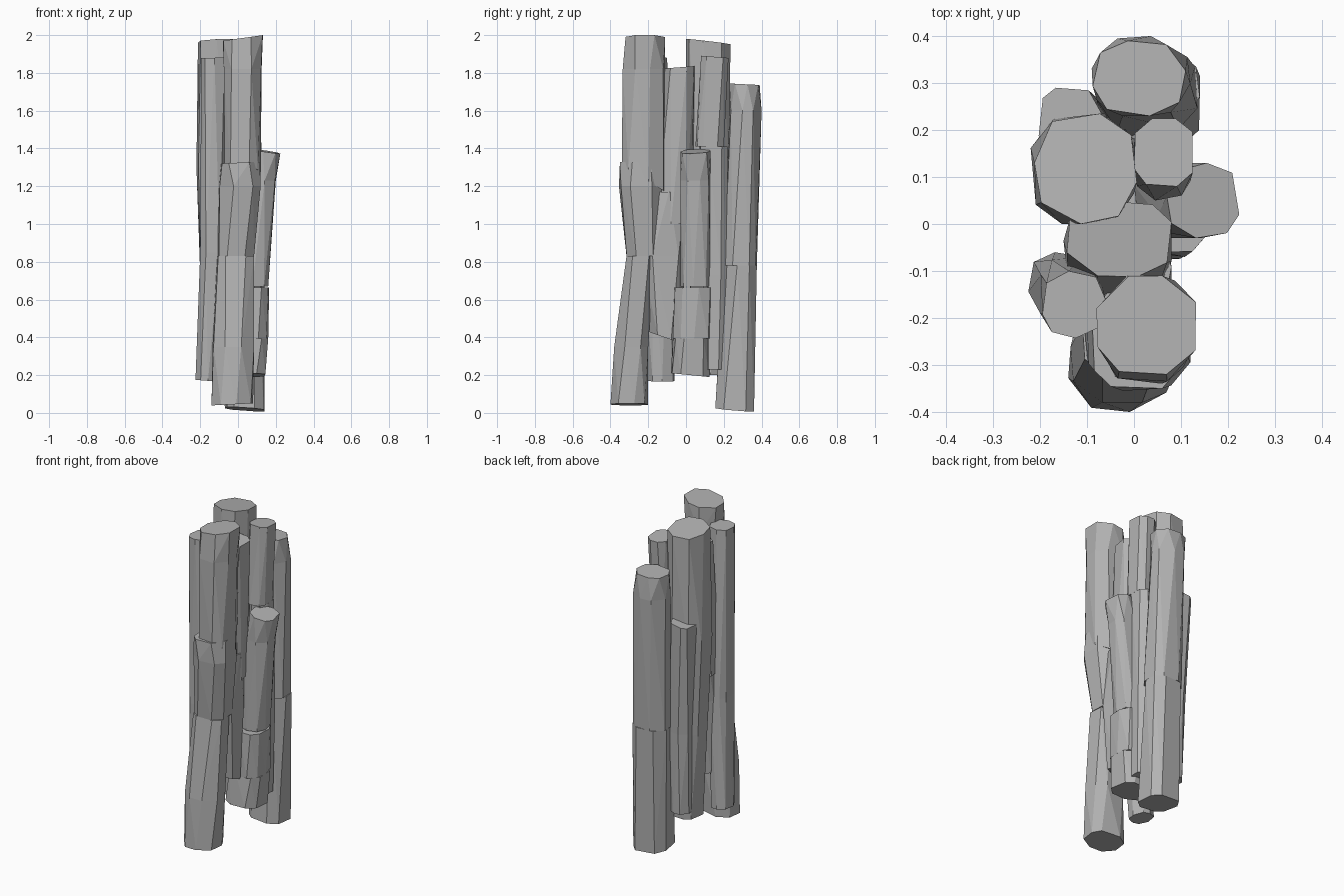
import bpy, bmesh, math, random

random.seed(7)
stone = bpy.data.materials.new("grey stone")
stone.diffuse_color = (0.45, 0.45, 0.45, 1)


def squared(v):
    """Push a circle coordinate outwards for a blockier outline."""
    return math.copysign(abs(v) ** 0.8, v)


def ring(z, x0, x1, y0, y1, sx=0.0, sy=0.0, sides=8):
    """Irregular polygon fitted to a box, tilted by slopes sx and sy."""
    phase = random.uniform(0.1, 0.65)
    pts = []
    for i in range(sides):
        a = phase + math.tau * (i + random.uniform(-0.2, 0.2)) / sides
        pts.append((squared(math.cos(a)), squared(math.sin(a))))
    lx, hx = min(p[0] for p in pts), max(p[0] for p in pts)
    ly, hy = min(p[1] for p in pts), max(p[1] for p in pts)
    cx, cy = (x0 + x1) / 2, (y0 + y1) / 2
    out = []
    for px, py in pts:
        x = x0 + (px - lx) / (hx - lx) * (x1 - x0)
        y = y0 + (py - ly) / (hy - ly) * (y1 - y0)
        out.append((x, y, z + sx * (x - cx) + sy * (y - cy)))
    return out


def column(name, rings):
    """Stack of convex stone blocks between successive rings."""
    bm = bmesh.new()
    loops = [ring(*r) for r in rings]
    for low, high in zip(loops, loops[1:]):
        verts = [bm.verts.new(p) for p in low + high]
        res = bmesh.ops.convex_hull(bm, input=verts)
        loose = {g for g in res["geom_interior"] + res["geom_unused"]
                 if isinstance(g, bmesh.types.BMVert)}
        if loose:
            bmesh.ops.delete(bm, geom=list(loose), context='VERTS')
    bmesh.ops.dissolve_limit(bm, angle_limit=math.radians(2),
                             verts=bm.verts[:], edges=bm.edges[:])
    bmesh.ops.recalc_face_normals(bm, faces=bm.faces[:])
    me = bpy.data.meshes.new(name)
    bm.to_mesh(me)
    bm.free()
    me.materials.append(stone)
    ob = bpy.data.objects.new(name, me)
    bpy.context.collection.objects.link(ob)


# rings: z, x min, x max, y min, y max, slope x, slope y
# tall front column, three blocks
column("front_column_top", [
    (1.24, -0.07, 0.12, -0.34, -0.11, 0, -0.6),
    (1.82, -0.075, 0.125, -0.335, -0.11),
    (1.985, -0.08, 0.132, -0.32, -0.11, 0.14)])
column("front_column_middle", [
    (0.83, -0.11, 0.085, -0.315, -0.13),
    (1.2, -0.10, 0.12, -0.355, -0.13),
    (1.325, -0.09, 0.115, -0.35, -0.13, 0.04)])
column("front_column_base", [
    (0.045, -0.14, 0.08, -0.40, -0.20, 0.05),
    (0.35, -0.135, 0.085, -0.38, -0.20),
    (0.83, -0.11, 0.085, -0.315, -0.17)])

# left front column
column("left_front_column", [
    (0.17, -0.225, -0.10, -0.20, -0.06, -0.08),
    (0.85, -0.20, -0.07, -0.23, -0.07),
    (1.88, -0.195, -0.06, -0.243, -0.10, 0.03)])

# centre column, two blocks
column("centre_column_base", [
    (0.40, -0.13, 0.07, -0.20, -0.03, 0, -0.35),
    (0.83, -0.14, 0.08, -0.24, 0.0),
    (1.17, -0.15, 0.08, -0.245, 0.02)])
column("centre_column_top", [
    (1.0, -0.15, 0.08, -0.17, 0.03),
    (1.83, -0.143, 0.08, -0.112, 0.05, 0, 0.08)])

# right short column
column("right_column_top", [
    (0.67, 0.0, 0.16, -0.03, 0.13),
    (1.23, 0.05, 0.20, -0.03, 0.13),
    (1.385, 0.07, 0.224, -0.03, 0.13, -0.15, 0.05)])
column("right_column_middle", [
    (0.395, 0.0, 0.16, -0.07, 0.14),
    (0.665, 0.01, 0.165, -0.06, 0.14)])
column("right_column_base", [
    (0.20, -0.07, 0.145, -0.08, 0.125, 0, -0.1),
    (0.395, -0.05, 0.16, -0.07, 0.14)])

# large left column
column("left_column", [
    (0.20, -0.18, -0.01, 0.03, 0.21),
    (0.73, -0.20, 0.0, 0.02, 0.22),
    (1.30, -0.22, 0.0, 0.0, 0.23),
    (1.965, -0.212, 0.006, 0.0, 0.235, 0.03, -0.12)])

# slim right back column
column("slim_column", [
    (0.23, -0.02, 0.12, 0.08, 0.22),
    (0.73, 0.0, 0.125, 0.09, 0.22),
    (1.41, 0.0, 0.12, 0.07, 0.22)])
column("slim_column_top", [
    (1.41, 0.0, 0.12, 0.05, 0.20),
    (1.885, 0.0, 0.125, 0.08, 0.225, 0, -0.08)])

# left back short column
column("left_back_column", [
    (0.25, -0.17, -0.05, 0.13, 0.26),
    (0.75, -0.18, -0.05, 0.13, 0.27),
    (1.43, -0.203, -0.07, 0.14, 0.29, 0.15)])

# back column, two blocks
column("back_column_base", [
    (0.02, -0.07, 0.14, 0.155, 0.36, -0.07, -0.08),
    (0.78, -0.08, 0.14, 0.20, 0.375)])
column("back_column_top", [
    (0.78, -0.08, 0.135, 0.20, 0.375),
    (1.60, -0.09, 0.12, 0.23, 0.40),
    (1.74, -0.088, 0.11, 0.23, 0.39, 0, -0.05)])
